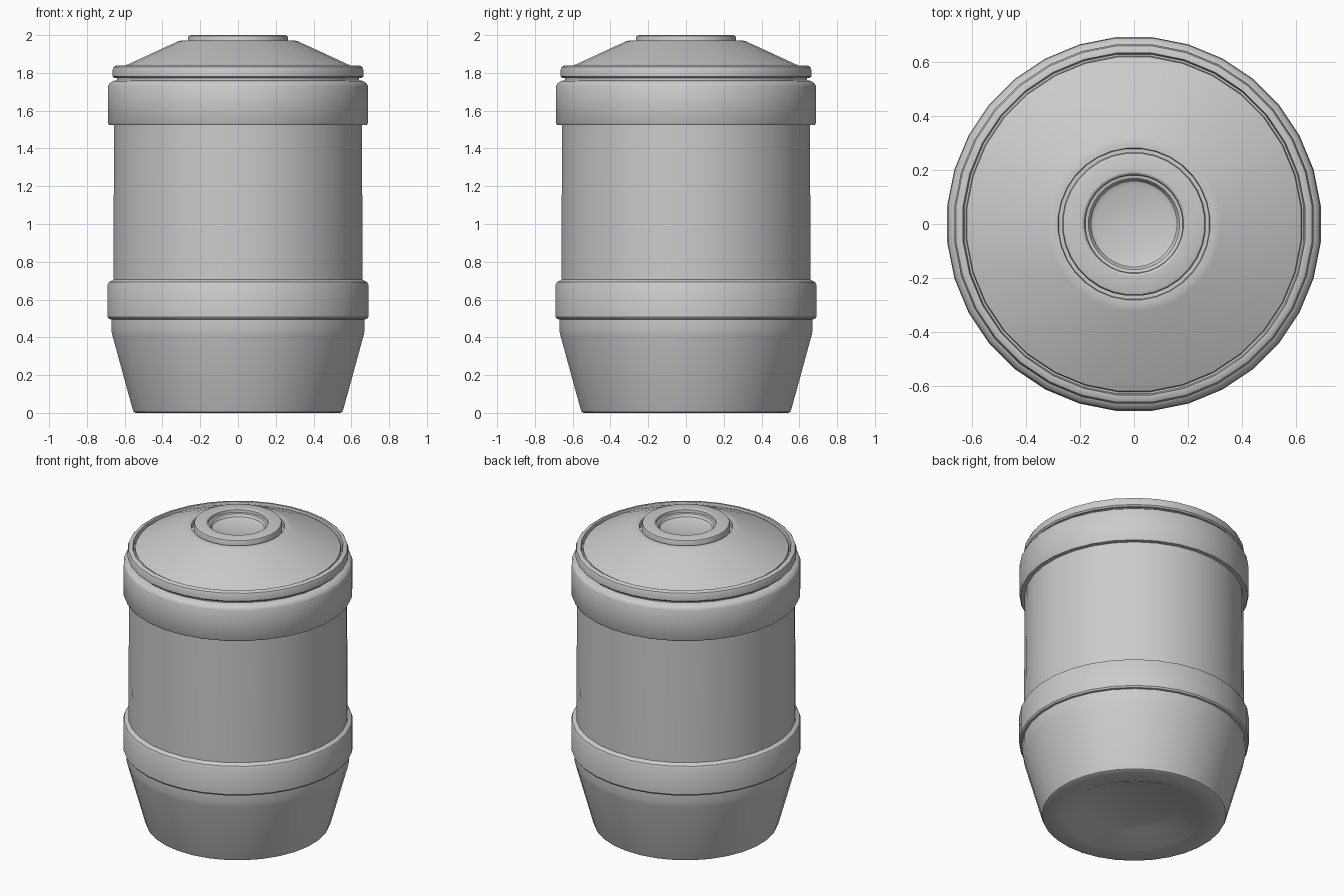
import bpy, bmesh, math

if "Cube" in bpy.data.objects:
    bpy.data.objects.remove(bpy.data.objects["Cube"])

SIDES = 32
FLAT = 1 / math.cos(math.pi / SIDES)   # profile radii are measured to the flats


def lathe(name, profile):
    """Revolve (radius, z) points, listed from bottom/outside to top/inside."""
    bm = bmesh.new()
    rings = []
    for r, z in profile:
        if r == 0:
            rings.append([bm.verts.new((0, 0, z))])
            continue
        angles = [2 * math.pi * (i + 0.5) / SIDES for i in range(SIDES)]
        rings.append([bm.verts.new((r * FLAT * math.cos(a), r * FLAT * math.sin(a), z))
                      for a in angles])
    for lo, hi in zip(rings, rings[1:]):
        for i in range(SIDES):
            j = (i + 1) % SIDES
            if len(lo) == 1:
                bm.faces.new((lo[0], hi[j], hi[i]))
            elif len(hi) == 1:
                bm.faces.new((lo[i], lo[j], hi[0]))
            else:
                bm.faces.new((lo[i], lo[j], hi[j], hi[i]))
    mesh = bpy.data.meshes.new(name)
    bm.to_mesh(mesh)
    bm.free()
    obj = bpy.data.objects.new(name, mesh)
    bpy.context.collection.objects.link(obj)
    bpy.ops.object.select_all(action='DESELECT')
    obj.select_set(True)
    bpy.context.view_layer.objects.active = obj
    bpy.ops.object.shade_smooth_by_angle(angle=math.radians(32))
    return obj


# Tapered base with a dished underside
lathe("base", [(0, 0.06), (0.285, 0.06), (0.415, 0), (0.54, 0), (0.552, 0.006),
               (0.558, 0.02), (0.665, 0.41), (0.671, 0.44), (0.671, 0.495)])

# Lower band
lathe("lower_band", [(0.671, 0.495), (0.683, 0.497), (0.69, 0.507), (0.69, 0.68),
                     (0.684, 0.692), (0.66, 0.705)])

# Main drum wall
lathe("drum_wall", [(0.66, 0.705), (0.66, 0.8), (0.657, 1.28), (0.656, 1.525)])

# Upper band
lathe("upper_band", [(0.656, 1.525), (0.682, 1.525), (0.688, 1.535), (0.688, 1.73),
                     (0.68, 1.745), (0.66, 1.758), (0.64, 1.76)])

# Lid rim, with a thin neck gap below it
lathe("lid_rim", [(0.64, 1.76), (0.64, 1.773), (0.655, 1.773), (0.664, 1.782), (0.664, 1.815),
                  (0.658, 1.831), (0.645, 1.838), (0.632, 1.838), (0.627, 1.81)])

# Conical lid, separated from the rim by a groove
lathe("lid_cone", [(0.627, 1.81), (0.62, 1.81), (0.617, 1.829), (0.32, 1.966),
                   (0.30, 1.971), (0.28, 1.971), (0.278, 1.94)])

# Raised cap ring with a shallow dish
lathe("cap", [(0.278, 1.94), (0.265, 1.94), (0.265, 1.985), (0.261, 1.996), (0.25, 2.0),
              (0.19, 2.0), (0.182, 1.995), (0.18, 1.978), (0.168, 1.975), (0.158, 1.958),
              (0.14, 1.95), (0, 1.95)])
